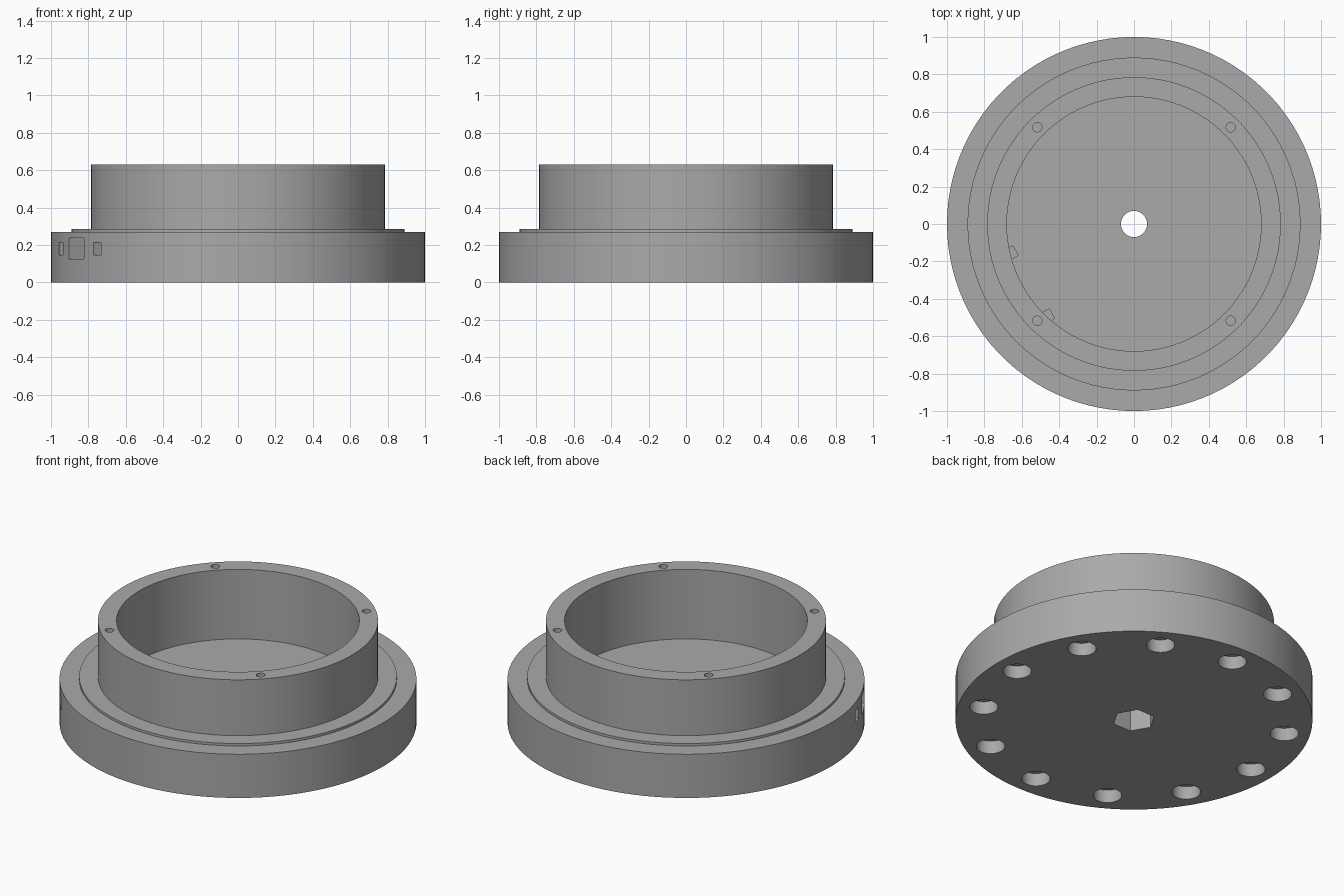
import bpy, bmesh, math
from mathutils import Matrix

if "Cube" in bpy.data.objects:
    bpy.data.objects.remove(bpy.data.objects["Cube"])

SIDES = 100

grey = bpy.data.materials.new("plain grey")
grey.use_nodes = True
colour = (0.4, 0.4, 0.4, 1)
grey.diffuse_color = colour
grey.node_tree.nodes["Principled BSDF"].inputs["Base Color"].default_value = colour


def add_object(name, bm):
    bmesh.ops.recalc_face_normals(bm, faces=bm.faces)
    mesh = bpy.data.meshes.new(name)
    bm.to_mesh(mesh)
    bm.free()
    mesh.materials.append(grey)
    obj = bpy.data.objects.new(name, mesh)
    bpy.context.collection.objects.link(obj)
    return obj


def lathe(name, profile):
    """Closed solid of revolution whose profile starts and ends on the axis."""
    bm = bmesh.new()
    verts = [bm.verts.new((r, 0, z)) for r, z in profile]
    edges = [bm.edges.new(pair) for pair in zip(verts, verts[1:])]
    bmesh.ops.spin(bm, geom=verts + edges, cent=(0, 0, 0), axis=(0, 0, 1),
                   angle=math.tau, steps=SIDES, use_duplicate=False)
    bmesh.ops.remove_doubles(bm, verts=bm.verts, dist=0.0001)
    return add_object(name, bm)


def drill(bm, radius, z0, z1, sides=32, x=0, y=0):
    place = Matrix.Translation((x, y, (z0 + z1) / 2))
    bmesh.ops.create_cone(bm, cap_ends=True, segments=sides, radius1=radius,
                          radius2=radius, depth=z1 - z0, matrix=place)


def slot(bm, offset, width, inner, z0, z1):
    """Box cutter running inward from the rim, parallel to the port direction."""
    outer = 1.1
    place = (Matrix.Rotation(math.radians(210), 4, "Z")
             @ Matrix.Translation(((inner + outer) / 2, offset, (z0 + z1) / 2))
             @ Matrix.Diagonal((outer - inner, width, z1 - z0, 1)))
    bmesh.ops.create_cube(bm, size=1, matrix=place)


def cut(body, name, bm):
    cutter = add_object(name, bm)
    mod = body.modifiers.new(name, "BOOLEAN")
    mod.operation = "DIFFERENCE"
    mod.solver = "EXACT"
    mod.object = cutter
    bpy.context.view_layer.objects.active = body
    bpy.ops.object.modifier_apply(modifier=name)
    bpy.data.objects.remove(cutter)


# Flanged base with raised step, upright collar and recessed floor
housing = lathe("flanged_housing", [
    (0, 0), (1, 0), (1, 0.27), (0.89, 0.27), (0.89, 0.285), (0.785, 0.285),
    (0.785, 0.63), (0.68, 0.63), (0.68, 0.2), (0, 0.2)])

# Centre bolt hole, then its hexagonal nut pocket underneath
bm = bmesh.new()
drill(bm, 0.07, 0.1, 0.3)
cut(housing, "bolt_hole", bm)
bm = bmesh.new()
drill(bm, 0.12, -0.1, 0.14, sides=6)
bmesh.ops.rotate(bm, verts=bm.verts, cent=(0, 0, 0),
                 matrix=Matrix.Rotation(math.radians(30), 3, "Z"))
cut(housing, "nut_pocket", bm)

# Ring of round pockets under the base
bm = bmesh.new()
for i in range(12):
    a = math.tau * i / 12
    drill(bm, 0.08, -0.1, 0.08, x=0.855 * math.cos(a), y=0.855 * math.sin(a))
cut(housing, "round_pockets", bm)

# Four screw holes in the collar rim
bm = bmesh.new()
for sx in (-1, 1):
    for sy in (-1, 1):
        drill(bm, 0.025, 0.5, 0.7, sides=24, x=sx * 0.517, y=sy * 0.517)
cut(housing, "screw_holes", bm)

# Side port with a narrow slot on each side that opens through the floor
bm = bmesh.new()
slot(bm, 0, 0.16, 0.7, 0.125, 0.237)
for offset in (-0.195, 0.195):
    slot(bm, offset, 0.06, 0.62, 0.146, 0.214)
cut(housing, "side_slots", bm)

bpy.ops.object.select_all(action="DESELECT")
housing.select_set(True)
bpy.context.view_layer.objects.active = housing
bpy.ops.object.shade_smooth_by_angle(angle=math.radians(30))
